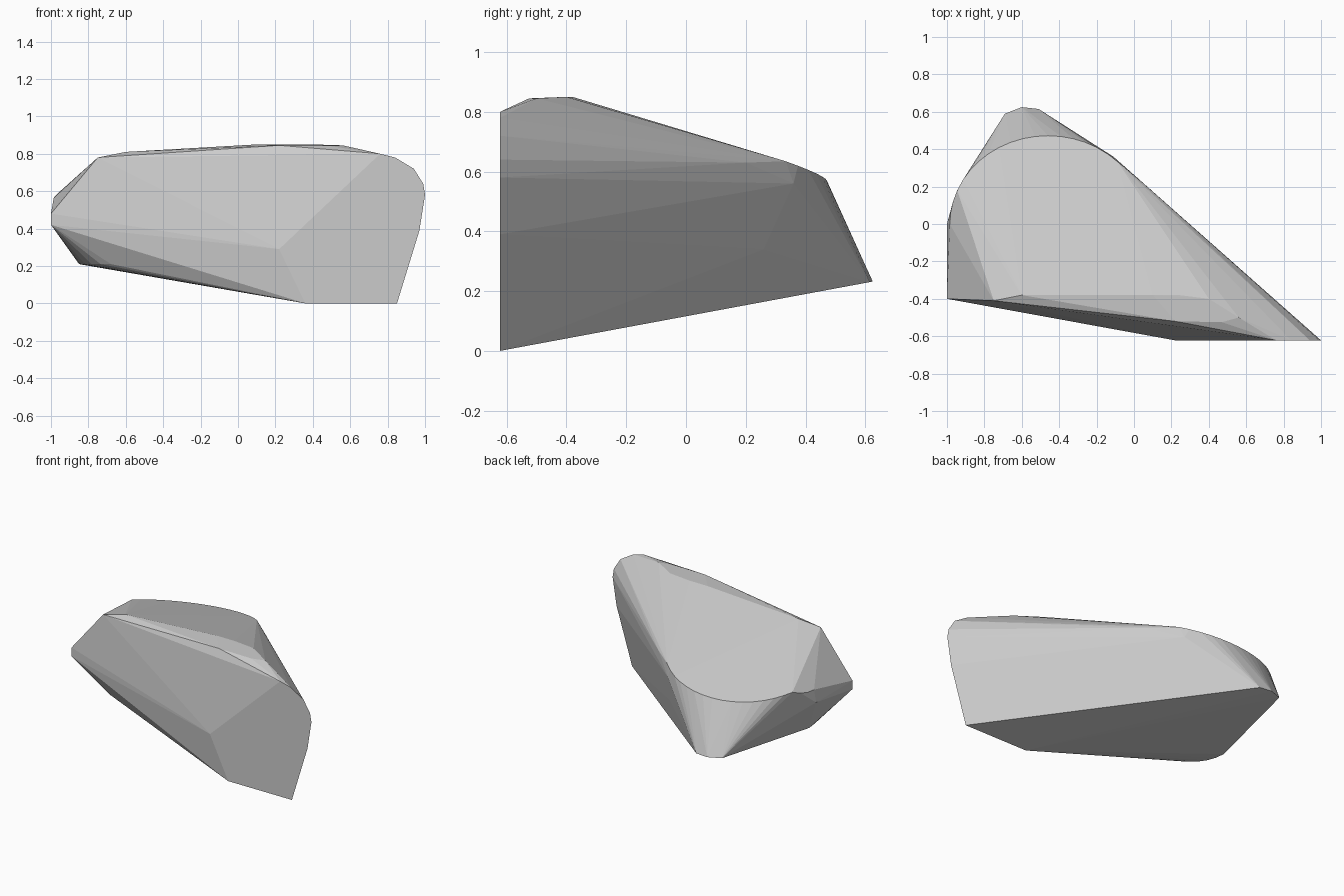
import bpy
import bmesh
from math import cos, sin, radians

default_cube = bpy.data.objects.get("Cube")
if default_cube:
    bpy.data.objects.remove(default_cube, do_unlink=True)


def make_material(name, color):
    material = bpy.data.materials.new(name)
    material.use_nodes = True
    material.diffuse_color = color
    shader = material.node_tree.nodes["Principled BSDF"]
    shader.inputs["Base Color"].default_value = color
    shader.inputs["Roughness"].default_value = 0.8
    return material


def ellipse_arc(center, radii, start, end, steps, height):
    """Points on an arc, with the height given as a function of x and y."""
    points = []
    for step in range(steps + 1):
        angle = radians(start + (end - start) * step / steps)
        x = center[0] + radii[0] * cos(angle)
        y = center[1] + radii[1] * sin(angle)
        points.append((x, y, height(x, y)))
    return points


def sloping_top(x, y):
    """Height of the top facet, worn down towards the narrow end."""
    plane = 0.78 + 0.079 * (x + 0.75) - 0.266 * (y + 0.41)
    return min(plane, 0.57 + (x + 0.98))


def hull_object(name, points, material):
    """Flat-faced convex solid wrapped around the points."""
    mesh = bpy.data.meshes.new(name)
    shape = bmesh.new()
    for point in points:
        shape.verts.new(point)
    result = bmesh.ops.convex_hull(shape, input=shape.verts)
    unused = [item for item in result["geom_interior"] + result["geom_unused"]
              if isinstance(item, bmesh.types.BMVert)]
    bmesh.ops.delete(shape, geom=list(set(unused)), context="VERTS")
    bmesh.ops.recalc_face_normals(shape, faces=shape.faces)
    shape.to_mesh(mesh)
    shape.free()
    mesh.materials.append(material)
    solid = bpy.data.objects.new(name, mesh)
    bpy.context.collection.objects.link(solid)
    return solid


stone_grey = make_material("stone grey", (0.6, 0.6, 0.6, 1.0))

# Broad upright facet at the front, rounded at its upper corner
front_y = -0.622
front_profile = [(0.85, 0), (0.36, 0), (0.22, 0.29), (0.97, 0.39), (1, 0.58),
                 (0.99, 0.64), (0.94, 0.72), (0.84, 0.78), (0.76, 0.8)]
front_facet = [(x, front_y, z) for x, z in front_profile]

# Bevelled ridge along the top of the front
ridge = [(-0.75, -0.41, 0.78), (-0.6, -0.38, 0.81), (0.1, -0.38, 0.85),
         (0.24, -0.38, 0.85), (0.4, -0.4, 0.85), (0.56, -0.5, 0.845),
         (0.47, -0.525, 0.845), (0.22, -0.52, 0.845), (0.17, -0.53, 0.79)]

# Curved rear rim of the sloping top
top_rim = ellipse_arc((-0.46, 0), (0.525, 0.472), 45, 180, 18, sloping_top)

# Blunt narrow end
narrow_end = [(-1, -0.4, 0.42), (-1, -0.4, 0.48), (-1, 0, 0.48)]

# Rounded lower corner under the narrow end
lower_corner = ellipse_arc((-0.62, -0.14), (0.23, 0.255), 180, 270, 6,
                           lambda x, y: 0.21)

# Low point at the back and the facets on the long side
back_point = [(-0.69, 0.59, 0.235), (-0.6, 0.625, 0.232), (-0.51, 0.615, 0.23)]
long_side = [(-0.06, 0.26, 0.34), (-0.11, 0.36, 0.56), (0.07, 0.2, 0.63)]

hull_object("rock", front_facet + ridge + top_rim + narrow_end
            + lower_corner + back_point + long_side, stone_grey)
